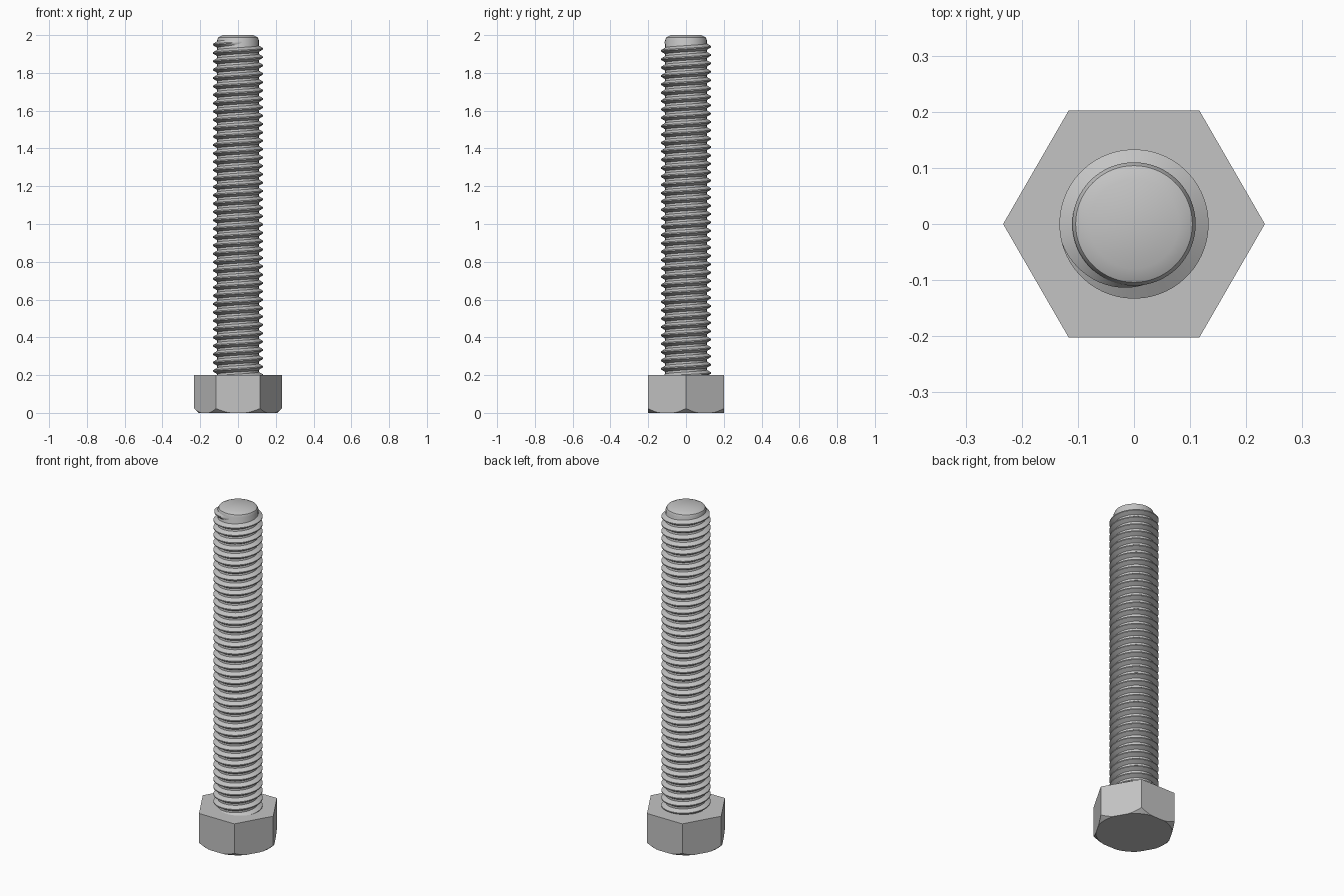
import bpy, bmesh, math

if "Cube" in bpy.data.objects:
    bpy.data.objects.remove(bpy.data.objects["Cube"])

HEAD_H, APOTHEM = 0.2, 0.202
CORE_R, CREST_R, PITCH = 0.11, 0.133, 0.0443
TAU = math.tau

steel = bpy.data.materials.new("grey_steel")
steel.diffuse_color = (0.55, 0.55, 0.55, 1)
steel.use_nodes = True
steel.node_tree.nodes["Principled BSDF"].inputs["Base Color"].default_value = steel.diffuse_color


def make_object(name, bm, smooth_angle=None):
    bmesh.ops.remove_doubles(bm, verts=bm.verts, dist=1e-5)
    bmesh.ops.recalc_face_normals(bm, faces=bm.faces)
    mesh = bpy.data.meshes.new(name)
    bm.to_mesh(mesh)
    bm.free()
    mesh.materials.append(steel)
    obj = bpy.data.objects.new(name, mesh)
    bpy.context.collection.objects.link(obj)
    if smooth_angle:
        bpy.ops.object.select_all(action='DESELECT')
        obj.select_set(True)
        bpy.context.view_layer.objects.active = obj
        bpy.ops.object.shade_smooth_by_angle(angle=math.radians(smooth_angle))
    return obj


def bridge(bm, a, b, closed=True):
    n = len(a)
    for i in range(n if closed else n - 1):
        j = (i + 1) % n
        bm.faces.new((a[i], a[j], b[j], b[i]))


def ring(bm, points):
    return [bm.verts.new(p) for p in points]


# Hex head, with the bottom corners trimmed by a cone
CONE_R, SLOPE, PER_SIDE = 0.207, 0.9, 12
top, trim, bottom = [], [], []
for i in range(6 * PER_SIDE):
    a = TAU * i / (6 * PER_SIDE)
    off = (a % (TAU / 6)) - TAU / 12
    r = APOTHEM / math.cos(off)
    rb = min(r, CONE_R)
    c, s = math.cos(a), math.sin(a)
    top.append((r * c, r * s, HEAD_H))
    trim.append((r * c, r * s, max(0, (r - CONE_R) * SLOPE)))
    bottom.append((rb * c, rb * s, 0))
bm = bmesh.new()
t, m, b = ring(bm, top), ring(bm, trim), ring(bm, bottom)
bridge(bm, t, m)
bridge(bm, m, b)
bm.faces.new(t)
bm.faces.new(b)
bmesh.ops.remove_doubles(bm, verts=bm.verts, dist=1e-5)
make_object("hex_head", bm, 20)

# Plain core of the shank with a chamfered tip
bm = bmesh.new()
rings = []
for r, z in ((CORE_R, HEAD_H - 0.02), (CORE_R, 1.975), (0.104, 1.988), (0.08, 2.0)):
    rings.append(ring(bm, [(r * math.cos(TAU * i / 64), r * math.sin(TAU * i / 64), z)
                           for i in range(64)]))
for lo, hi in zip(rings, rings[1:]):
    bridge(bm, lo, hi)
bm.faces.new(rings[0])
bm.faces.new(rings[-1])
make_object("shank_core", bm, 35)

# Right-handed helical thread ridge that fades into the core near the tip
STEPS = 64
END = math.radians(290)
FADE = math.radians(95)
turns = 41
count = turns * STEPS
bm = bmesh.new()
sections = []
for i in range(count + 1):
    a = END - TAU * (count - i) / STEPS
    z = 1.95 + PITCH * (a - math.pi) / TAU
    if z < HEAD_H - 0.02:
        continue
    k = min(1, (END - a) / FADE)
    crest = CORE_R - 0.003 + (CREST_R - CORE_R + 0.003) * k
    profile = ((CORE_R - 0.004, -0.019), (crest, -0.003),
               (crest, 0.003), (CORE_R - 0.004, 0.019))
    sections.append(ring(bm, [(r * math.cos(a), r * math.sin(a), z + dz)
                              for r, dz in profile]))
for lo, hi in zip(sections, sections[1:]):
    bridge(bm, lo, hi)
bm.faces.new(sections[0])
bm.faces.new(sections[-1])
make_object("screw_thread", bm, 30)
